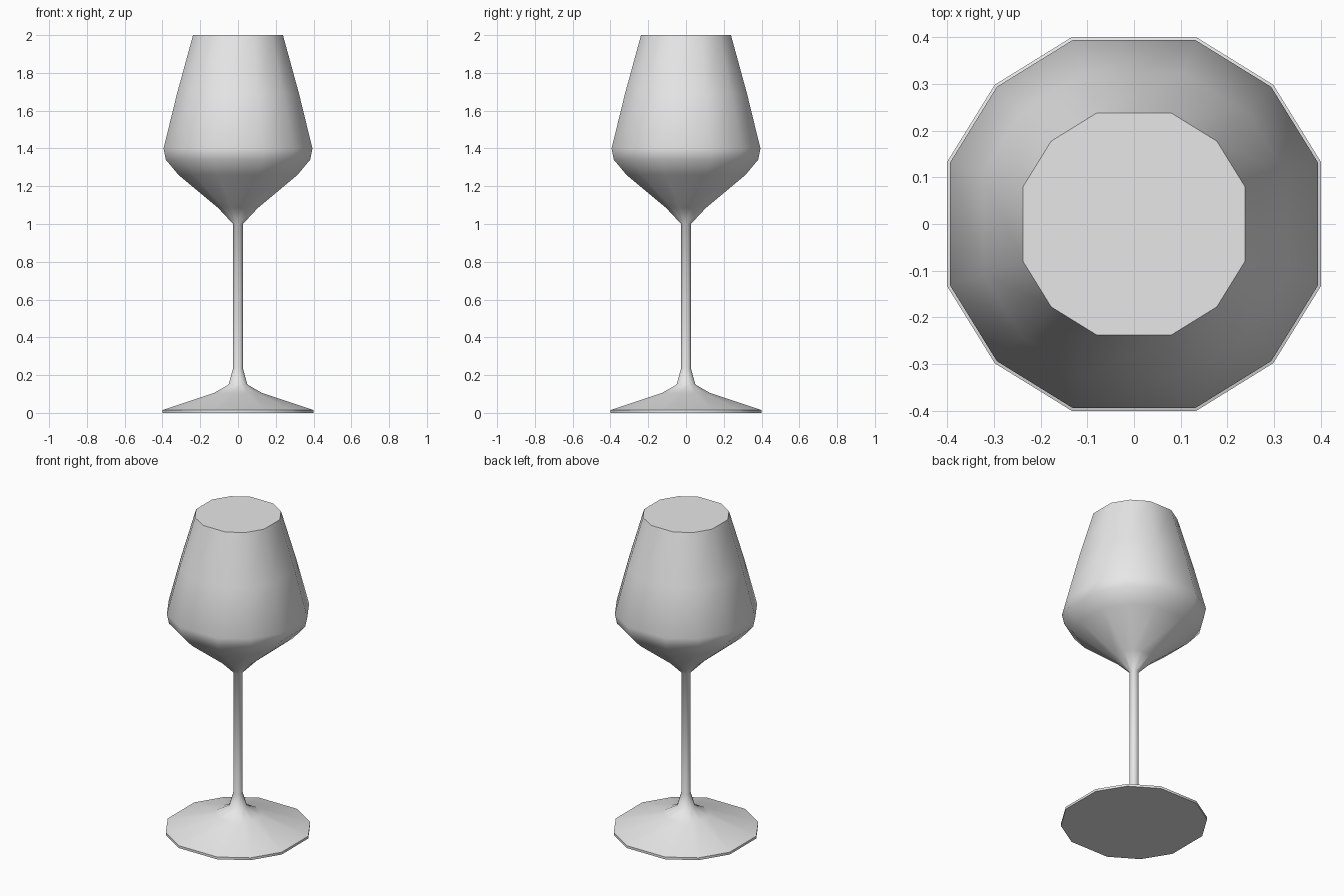
import bpy, bmesh, math

if "Cube" in bpy.data.objects:
    bpy.data.objects.remove(bpy.data.objects["Cube"])

# One pale grey material
grey = bpy.data.materials.new("pale_grey")
grey.diffuse_color = (0.8, 0.8, 0.8, 1)
grey.use_nodes = True
grey.node_tree.nodes["Principled BSDF"].inputs["Base Color"].default_value = grey.diffuse_color

# Twelve ring directions: a square grid pushed out to a circle
a = math.atan(1 / 3)
angles = [q * math.pi / 2 + d for q in range(4) for d in (-a, a, math.pi / 4)]

# Profile from foot to rim: half width seen from the front, height
profile = [(0.40, 0.0), (0.40, 0.015), (0.128, 0.105), (0.05, 0.15),
           (0.026, 0.235), (0.026, 1.0), (0.105, 1.085), (0.315, 1.26),
           (0.382, 1.34), (0.394, 1.40), (0.323, 1.69), (0.238, 2.0)]


def lathe(name, points, material):
    """Skin rings around z, with flat caps at both ends."""
    bm = bmesh.new()
    rings = []
    for w, z in points:
        r = w / math.cos(a)
        rings.append([bm.verts.new((r * math.cos(t), r * math.sin(t), z)) for t in angles])
    n = len(angles)
    for lo, hi in zip(rings, rings[1:]):
        for i in range(n):
            j = (i + 1) % n
            bm.faces.new((lo[i], lo[j], hi[j], hi[i]))
    bm.faces.new(rings[0][::-1])
    bm.faces.new(rings[-1])
    mesh = bpy.data.meshes.new(name)
    bm.to_mesh(mesh)
    bm.free()
    mesh.materials.append(material)
    obj = bpy.data.objects.new(name, mesh)
    bpy.context.collection.objects.link(obj)
    return obj


# Foot, stem and filled bowl are one continuous turned surface
glass = lathe("stemmed_glass", profile, grey)
bpy.context.view_layer.objects.active = glass
glass.select_set(True)
bpy.ops.object.shade_smooth_by_angle(angle=math.radians(55))
